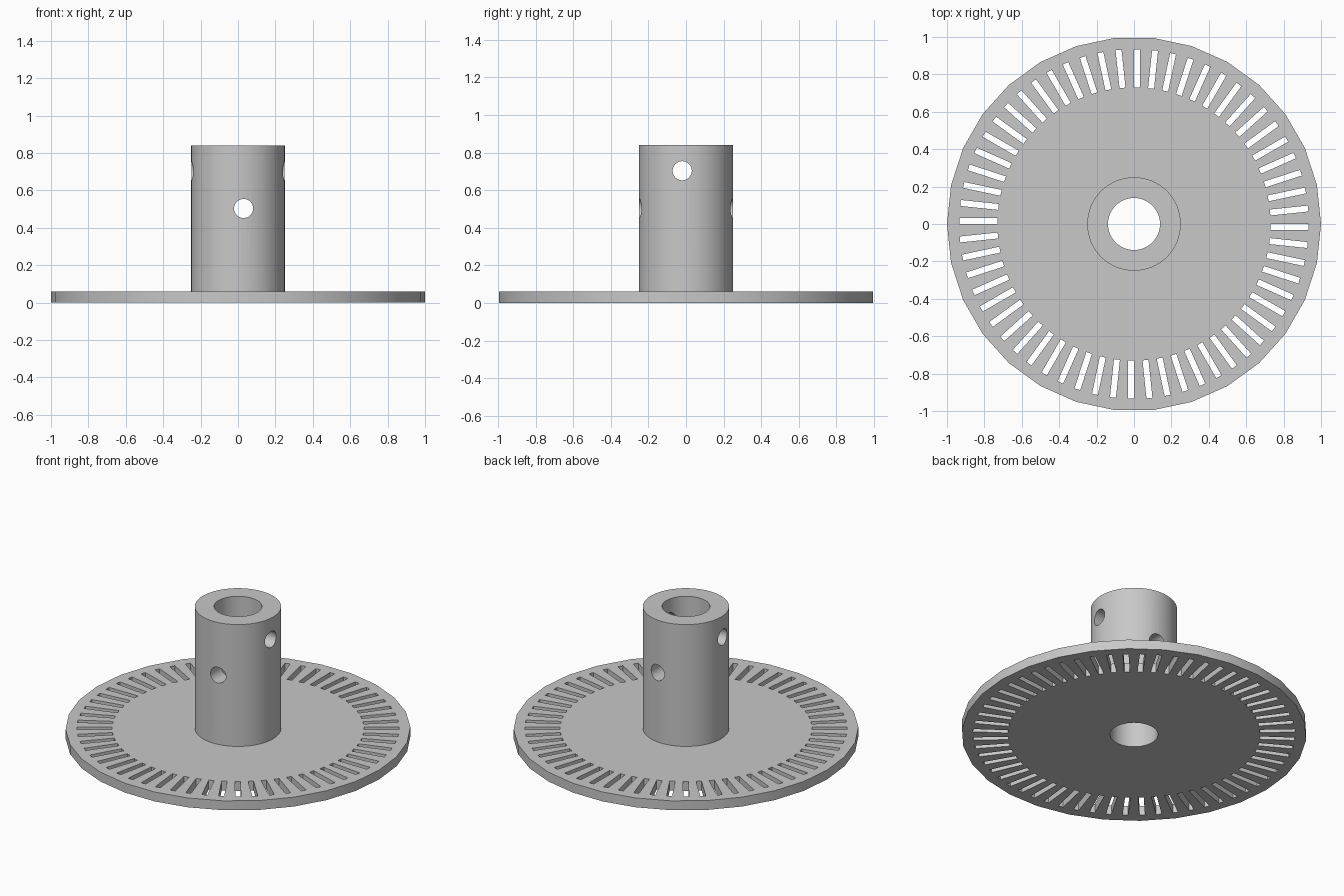
import bpy, bmesh, math
from mathutils import Matrix

if "Cube" in bpy.data.objects:
    bpy.data.objects.remove(bpy.data.objects["Cube"])

grey = bpy.data.materials.new("plain grey")
grey.diffuse_color = (0.58, 0.58, 0.58, 1)
grey.use_nodes = True
grey.node_tree.nodes["Principled BSDF"].inputs["Base Color"].default_value = grey.diffuse_color


def make_object(name, bm):
    mesh = bpy.data.meshes.new(name)
    bm.to_mesh(mesh)
    bm.free()
    mesh.materials.append(grey)
    obj = bpy.data.objects.new(name, mesh)
    bpy.context.collection.objects.link(obj)
    return obj


def add_cylinder(bm, radius, z0, z1, sides, matrix=Matrix()):
    # vertex 0 lies on +x, so the disc corners fall at angle 0
    ring = [bm.verts.new(matrix @ Matrix.Rotation(math.tau * i / sides, 4, 'Z')
                         @ Matrix.Translation((radius, 0, z0)).translation)
            for i in range(sides)]
    face = bm.faces.new(ring)
    up = (matrix.to_3x3() @ Matrix.Translation((0, 0, z1 - z0)).translation)
    out = bmesh.ops.extrude_face_region(bm, geom=[face], use_keep_orig=True)
    moved = [v for v in out["geom"] if isinstance(v, bmesh.types.BMVert)]
    bmesh.ops.translate(bm, verts=moved, vec=up)
    bmesh.ops.recalc_face_normals(bm, faces=bm.faces)


def cut(target, bm):
    cutter = make_object("cutter", bm)
    cutter.hide_render = True
    mod = target.modifiers.new("cut", 'BOOLEAN')
    mod.operation, mod.solver, mod.object = 'DIFFERENCE', 'EXACT', cutter
    bpy.context.view_layer.objects.active = target
    bpy.ops.object.modifier_apply(modifier=mod.name)
    bpy.data.objects.remove(cutter)


def smooth(obj):
    bpy.ops.object.select_all(action='DESELECT')
    obj.select_set(True)
    bpy.context.view_layer.objects.active = obj
    bpy.ops.object.shade_smooth_by_angle(angle=math.radians(30))


BORE = 0.139

# slotted disc: thirty-sided plate
bm = bmesh.new()
add_cylinder(bm, 1.0, 0, 0.06, 30)
disc = make_object("slotted_disc", bm)

# bore and sixty radial slots, each lying to one side of its radius
bm = bmesh.new()
add_cylinder(bm, BORE, -0.1, 0.2, 64)
for i in range(60):
    m = (Matrix.Rotation(math.tau * i / 60, 4, 'Z')
         @ Matrix.Translation((0.832, -0.015, 0.03))
         @ Matrix.Diagonal((0.204, 0.032, 0.3, 1)))
    bmesh.ops.create_cube(bm, size=1, matrix=m)
cut(disc, bm)

# hub tube
bm = bmesh.new()
add_cylinder(bm, 0.25, 0.06, 0.84, 64)
hub = make_object("hub_tube", bm)
bm = bmesh.new()
add_cylinder(bm, BORE, -0.1, 1.0, 64)
cut(hub, bm)

# two cross-drilled screw holes, one along y and one along x
bm = bmesh.new()
add_cylinder(bm, 0.051, -0.4, 0.4, 32,
             Matrix.Translation((0.03, 0, 0.503)) @ Matrix.Rotation(math.pi / 2, 4, 'X'))
add_cylinder(bm, 0.051, -0.4, 0.4, 32,
             Matrix.Translation((0, -0.02, 0.703)) @ Matrix.Rotation(math.pi / 2, 4, 'Y'))
cut(hub, bm)

for part in (disc, hub):
    smooth(part)
